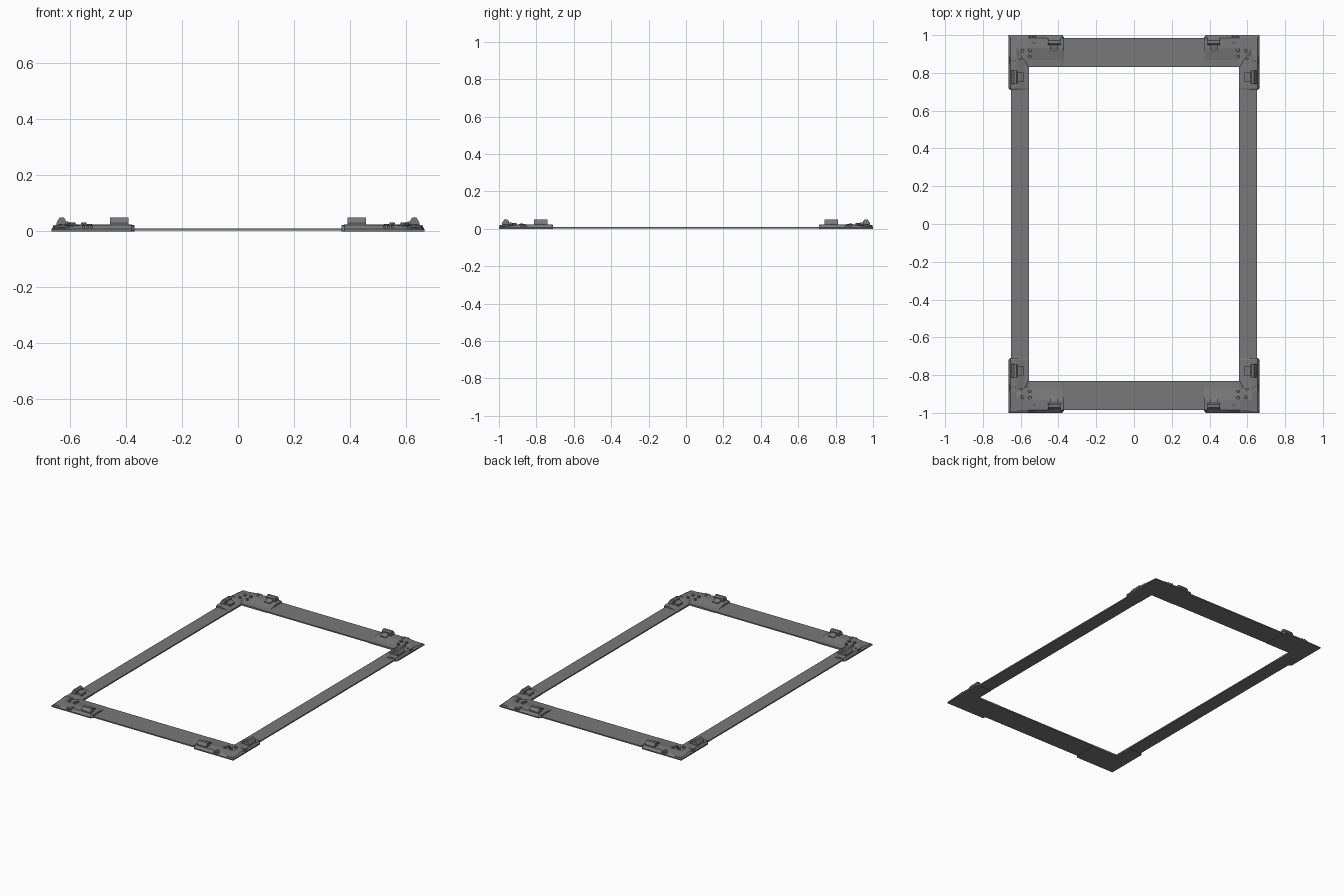
import bpy, bmesh
from mathutils import Matrix

cube = bpy.data.objects.get("Cube")
if cube:
    bpy.data.objects.remove(cube, do_unlink=True)


def material(name, value):
    mat = bpy.data.materials.new(name)
    mat.use_nodes = True
    color = (value, value, value, 1)
    mat.diffuse_color = color
    mat.node_tree.nodes["Principled BSDF"].inputs["Base Color"].default_value = color
    return mat


GREY = material("matte grey", 0.19)

OUT_X, OUT_Y = 0.665, 1.0      # outer corner of the brackets
IN_X, IN_Y = 0.555, 0.83       # inner opening of the frame


def finish(name, bm, mirror=True):
    bmesh.ops.recalc_face_normals(bm, faces=bm.faces)
    mesh = bpy.data.meshes.new(name)
    bm.to_mesh(mesh)
    bm.free()
    mesh.materials.append(GREY)
    obj = bpy.data.objects.new(name, mesh)
    bpy.context.collection.objects.link(obj)
    if mirror:
        mod = obj.modifiers.new("four corners", "MIRROR")
        mod.use_axis = (True, True, False)
        mod.use_mirror_merge = False
    return obj


def loft(bm, sections, closed=False):
    rings = [[bm.verts.new(p) for p in s] for s in sections]
    n = len(rings[0])
    pairs = list(zip(rings, rings[1:]))
    if closed:
        pairs.append((rings[-1], rings[0]))
    for a, b in pairs:
        for i in range(n):
            j = (i + 1) % n
            bm.faces.new((a[i], a[j], b[j], b[i]))
    if not closed:
        bm.faces.new(rings[0])
        bm.faces.new(rings[-1])


def box(bm, x0, x1, y0, y1, z0, z1):
    scale = Matrix.Diagonal((x1 - x0, y1 - y0, z1 - z0, 1))
    move = Matrix.Translation(((x0 + x1) / 2, (y0 + y1) / 2, (z0 + z1) / 2))
    bmesh.ops.create_cube(bm, size=1, matrix=move @ scale)


# Flat rectangular frame
bm = bmesh.new()
corners = [(-1, -1), (1, -1), (1, 1), (-1, 1)]
loft(bm, [[(sx * x, sy * y, z) for x, y, z in
           ((IN_X, IN_Y, 0.002), (0.65, 0.985, 0.002),
            (0.65, 0.985, 0.01), (IN_X, IN_Y, 0.01))]
          for sx, sy in corners], closed=True)
finish("flat_frame", bm, mirror=False)

# L-shaped corner bracket: (inset across the arm, height, height at the corner)
profile = [(0, 0, 0), (0, 0.008, 0.006), (0.09, 0.022, 0.011),
           (0.4, 0.024, 0.02), (0.78, 0.013, 0.024), (1, 0.011, 0.012), (1, 0, 0)]
WX, WY = OUT_X - IN_X, OUT_Y - IN_Y


def arm_x(x, shrink=0.0, lower=0.0):
    return [(x, OUT_Y - WY * t - (shrink if t < 0.05 else 0),
             max(0, z - lower) if z else 0) for t, z, _ in profile]


def arm_y(y, shrink=0.0, lower=0.0):
    return [(OUT_X - WX * t - (shrink if t < 0.05 else 0), y,
             max(0, z - lower) if z else 0) for t, z, _ in profile]


mitre = [(OUT_X - WX * t, OUT_Y - WY * t, z) for t, _, z in profile]
bm = bmesh.new()
loft(bm, [arm_x(0.37, 0.014, 0.003), arm_x(0.38), arm_x(0.56), mitre,
          arm_y(0.89), arm_y(0.72), arm_y(0.71, 0.01, 0.003)])
finish("corner_bracket", bm)

# Thin raised rim around the corner tip
bm = bmesh.new()
box(bm, 0.57, 0.655, 0.984, 0.99, 0.006, 0.013)
box(bm, 0.649, 0.655, 0.9, 0.99, 0.006, 0.013)
finish("corner_rim", bm)

# Snap clips: wide hooked head with a narrow ramped tongue
HEAD = [(0.0, 0.012), (0.0, 0.03), (0.012, 0.049), (0.026, 0.05),
        (0.034, 0.042), (0.034, 0.012)]
TONGUE = [(0.03, 0.012), (0.03, 0.036), (0.045, 0.034), (0.066, 0.026), (0.066, 0.012)]


def clip(name, along_x, edge, centre, head_half, tongue_half, stretch):
    bm = bmesh.new()
    for shape, half in ((HEAD, head_half), (TONGUE, tongue_half)):
        ends = []
        for s in (centre - half, centre + half):
            ends.append([(s, edge - d * stretch, z) if along_x
                         else (edge - d * stretch, s, z) for d, z in shape])
        loft(bm, ends)
    finish(name, bm)


clip("end_clip", True, 0.985, 0.423, 0.033, 0.021, 1.12)
clip("side_clip", False, 0.648, 0.777, 0.036, 0.024, 0.95)

# Low studs and pegs around the corner
bm = bmesh.new()
studs = [(0.55, 0.92, 0.011, 0.031), (0.53, 0.965, 0.011, 0.026),
         (0.59, 0.917, 0.011, 0.032), (0.602, 0.88, 0.01, 0.029),
         (0.636, 0.866, 0.009, 0.026), (0.552, 0.885, 0.009, 0.026)]
for x, y, r, top in studs:
    bmesh.ops.create_cone(bm, cap_ends=True, segments=8, radius1=r, radius2=r * 0.85,
                          depth=top - 0.008,
                          matrix=Matrix.Translation((x, y, (top + 0.008) / 2)))
finish("corner_studs", bm)

# Small ribs on the outer slopes, beside the corner tip
bm = bmesh.new()
for i in range(3):
    box(bm, 0.52 + i * 0.014, 0.527 + i * 0.014, 0.975, 0.996, 0.004, 0.02)
    box(bm, 0.643, 0.661, 0.85 + i * 0.014, 0.857 + i * 0.014, 0.004, 0.02)
finish("slope_ribs", bm)
